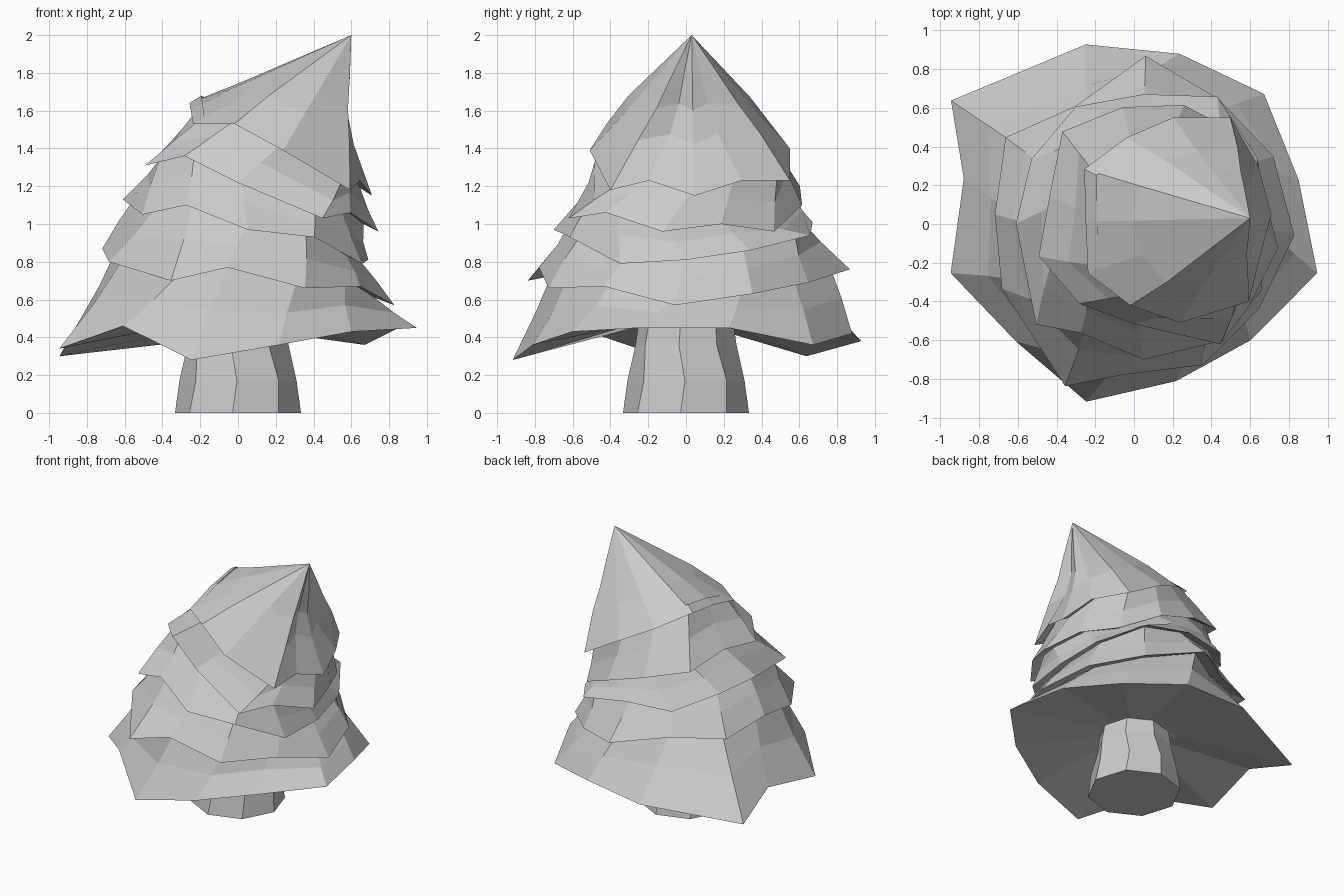
import bpy, bmesh, random
from math import radians, cos, sin
from mathutils import Vector

if "Cube" in bpy.data.objects:
    bpy.data.objects.remove(bpy.data.objects["Cube"])

random.seed(4)


def skin(name, rings, tip=None):
    """Join equal-sized rings into a closed, flat-shaded shell."""
    bm = bmesh.new()
    vr = [[bm.verts.new(p) for p in r] for r in rings]
    n = len(vr[0])
    for a, b in zip(vr, vr[1:]):
        for i in range(n):
            j = (i + 1) % n
            bm.faces.new((a[i], a[j], b[j], b[i]))
    bm.faces.new(vr[0][::-1])
    if tip is None:
        bm.faces.new(vr[-1])
    else:
        t = bm.verts.new(tip)
        for i in range(n):
            bm.faces.new((vr[-1][i], vr[-1][(i + 1) % n], t))
    bmesh.ops.recalc_face_normals(bm, faces=bm.faces)
    me = bpy.data.meshes.new(name)
    bm.to_mesh(me)
    bm.free()
    ob = bpy.data.objects.new(name, me)
    bpy.context.collection.objects.link(ob)
    return ob


def rim(centre, start, radii, heights, index, nudge):
    """Ragged 12-point branch edge; one point is shifted by some degrees."""
    pts = []
    for i, (r, z) in enumerate(zip(radii, heights)):
        a = radians(start + 30 * i + (nudge if i == index else 0))
        pts.append(Vector((centre[0] + r * cos(a), centre[1] + r * sin(a), z)))
    return pts


def middle(ring):
    return sum(ring, Vector()) / len(ring)


def tuck(ring, k, dz):
    """Ring drawn inwards, where a tier meets the one below."""
    c = middle(ring)
    return [Vector((c.x + (p.x - c.x) * k, c.y + (p.y - c.y) * k, p.z + dz)) for p in ring]


# Branch edges from bottom to top
rims = [
    rim((0, 0), 195,
        (.98, .86, .95, .84, .85, .98, .88, .95, .91, .96, 1.14, .91),
        (.34, .46, .28, .36, .43, .45, .45, .36, .42, .38, .30, .42), 10, 11),
    rim((0, 0), 206,
        (.76, .91, .78, .81, .78, .83, .80, .78, .87, .68, .80, .72),
        (.80, .70, .77, .66, .67, .57, .63, .69, .76, .80, .82, .87), 1, 11),
    rim((.05, 0), 210,
        (.76, .65, .70, .71, .70, .64, .68, .76, .67, .70, .67, .66),
        (1.05, 1.10, .97, .93, .79, .81, .86, .94, 1.01, 1.0, 1.1, 1.13), 0, 13),
    rim((.12, .02), 197,
        (.64, .59, .55, .72, .65, .64, .57, .61, .61, .61, .67, .57),
        (1.31, 1.36, 1.22, 1.03, 1.06, .96, 1.0, .96, 1.1, 1.2, 1.28, 1.35), 3, 10),
    rim((.22, .03), 212,
        (.54, .51, .54, .57, .48, .49, .50, .59, .52, .49, .54, .47),
        (1.53, 1.53, 1.39, 1.18, 1.23, 1.15, 1.23, 1.23, 1.4, 1.52, 1.64, 1.6), 3, 9),
]

# Underside, then each skirt rising to the tucked base of the next
rings = [[Vector((p.x * .27, p.y * .27, .48)) for p in rims[0]]]
for lower, upper in zip(rims, rims[1:]):
    inner = tuck(upper, .87, .04)
    mid = []
    for a, b in zip(lower, inner):
        m = a.lerp(b, .5)
        k = random.uniform(.97, 1.02)
        mid.append(Vector((m.x * k, m.y * k, m.z)))
    rings += [lower, mid, inner]

# Pleated crown bending towards the leaning tip
tip = Vector((.60, .03, 2.0))
top = rims[-1]
rings.append(top)
for t, pinch in ((.32, .28), (.53, .42), (.73, .38)):
    c = middle(top).lerp(tip, t)
    ring = []
    for i, p in enumerate(top):
        d = p.lerp(tip, t) - c
        flat = Vector((d.x, d.y))
        side = max(0, flat.normalized().x)
        k = 1.03 - pinch * side ** 2 + (.06 if i % 2 else -.06)
        ring.append(Vector((c.x + d.x * k, c.y + d.y * k, c.z + d.z)))
    rings.append(ring)
skin("foliage", rings, tip)

# Eight-sided tapering trunk
trunk = []
for z, r, turn in ((0, .335, 0), (.17, .31, 4), (.36, .27, -3), (.56, .24, 0)):
    trunk.append([Vector((r * cos(a), r * sin(a), z))
                  for a in (radians(265 + 45 * i + turn) for i in range(8))])
skin("trunk", trunk)
